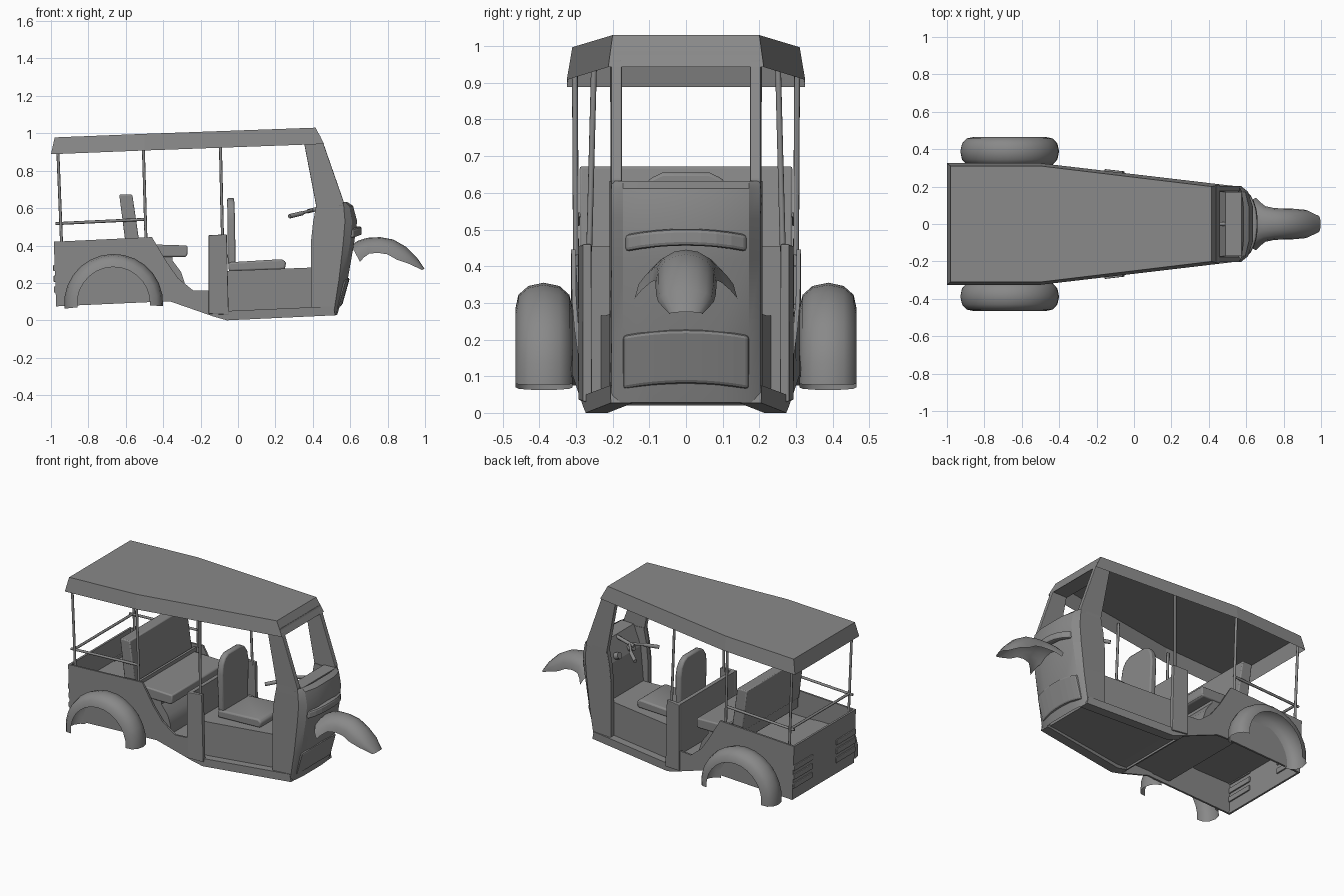
import bpy, bmesh, math
from mathutils import Vector

if "Cube" in bpy.data.objects:
    bpy.data.objects.remove(bpy.data.objects["Cube"])

paint = bpy.data.materials.new("dark_grey")
paint.diffuse_color = (0.25, 0.25, 0.25, 1)
paint.use_nodes = True
paint.node_tree.nodes["Principled BSDF"].inputs["Base Color"].default_value = paint.diffuse_color


def make(name, verts, faces, bevel=0, smooth=None):
    me = bpy.data.meshes.new(name)
    me.from_pydata(verts, [], faces)
    bm = bmesh.new()
    bm.from_mesh(me)
    bmesh.ops.recalc_face_normals(bm, faces=bm.faces)
    bm.to_mesh(me)
    bm.free()
    me.materials.append(paint)
    ob = bpy.data.objects.new(name, me)
    bpy.context.collection.objects.link(ob)
    if bevel:
        m = ob.modifiers.new("soft_edges", 'BEVEL')
        m.width, m.segments, m.limit_method = bevel, 2, 'ANGLE'
    if smooth:
        bpy.ops.object.select_all(action='DESELECT')
        bpy.context.view_layer.objects.active = ob
        ob.select_set(True)
        bpy.ops.object.shade_smooth_by_angle(angle=math.radians(smooth))
    return ob


def side_y(x):
    """Half width of the tapering body at x."""
    return min(0.313, 0.212 + 0.118 * (0.46 - x))


def prism(name, pts, y0, y1, **kw):
    """Side profile (x, z) extruded between two y values or functions of x."""
    f = lambda v, x: v(x) if callable(v) else v
    n = len(pts)
    verts = [(x, f(y0, x), z) for x, z in pts] + [(x, f(y1, x), z) for x, z in pts]
    faces = [list(range(n)), list(range(2 * n - 1, n - 1, -1))]
    faces += [(i, (i + 1) % n, (i + 1) % n + n, i + n) for i in range(n)]
    return make(name, verts, faces, **kw)


def across(name, pts, inset=0.0, **kw):
    """Profile running across the full body width."""
    return prism(name, pts, lambda x: inset - side_y(x), lambda x: side_y(x) - inset, **kw)


def sides(name, pts, thick, out=0.0, **kw):
    """Profile repeated on both body sides."""
    for s, tag in ((-1, "right"), (1, "left")):
        prism(f"{name}_{tag}", pts, lambda x: s * (side_y(x) + out),
              lambda x: s * (side_y(x) + out - thick), **kw)


def box(name, x0, x1, y0, y1, z0, z1, **kw):
    return prism(name, [(x0, z0), (x1, z0), (x1, z1), (x0, z1)], y0, y1, **kw)


def grid(name, rows, **kw):
    """Skin rows of points, all the same length."""
    m = len(rows[0])
    faces = [(i * m + j, i * m + j + 1, (i + 1) * m + j + 1, (i + 1) * m + j)
             for i in range(len(rows) - 1) for j in range(m - 1)]
    return make(name, [p for r in rows for p in r], faces, **kw)


def rod(name, a, b, r=0.008):
    a, b = Vector(a), Vector(b)
    q = (b - a).to_track_quat('Z', 'Y')
    n = 8
    ring = [Vector((r * math.cos(t * math.tau / n), r * math.sin(t * math.tau / n), 0)) for t in range(n)]
    verts = [a + q @ v for v in ring] + [b + q @ v for v in ring]
    faces = [list(range(n)), list(range(n, 2 * n))]
    faces += [(i, (i + 1) % n, (i + 1) % n + n, i + n) for i in range(n)]
    make(name, verts, faces, smooth=50)


# Roof canopy: sloping top with a flared skirt, open below
top = [(-0.98, 0.31, 0.978), (-0.5, 0.31, 0.997), (0.415, 0.2, 1.03)]
low = [(-1.0, 0.325, 0.888), (-0.5, 0.325, 0.908), (0.46, 0.212, 0.943)]
loop = lambda h: [(x, -y, z) for x, y, z in h] + [(x, y, z) for x, y, z in reversed(h)]
roof_faces = [(0, 1, 4, 5), (1, 2, 3, 4)] + [(i, (i + 1) % 6, (i + 1) % 6 + 6, i + 6) for i in range(6)]
make("roof", loop(top) + loop(low), roof_faces)

# Rear tub: side walls, tailgate, raised bed floor, wall behind the seat; open below
sides("tub_side", [(-0.972, 0.075), (-0.985, 0.42), (-0.46, 0.445), (-0.38, 0.31), (-0.32, 0.225), (-0.24, 0.16),
                   (-0.13, 0.16), (-0.13, 0.02), (-0.23, 0.055), (-0.36, 0.1), (-0.41, 0.1)], 0.012)
across("tailgate", [(-0.972, 0.075), (-0.985, 0.42), (-0.972, 0.42), (-0.96, 0.075)])
across("bed_floor", [(-0.97, 0.27), (-0.5, 0.275), (-0.5, 0.285), (-0.97, 0.28)], 0.01)
box("bed_front_wall", -0.515, -0.5, -0.295, 0.295, 0.12, 0.43)
across("passenger_floor", [(-0.51, 0.12), (-0.14, 0.12), (-0.14, 0.135), (-0.51, 0.135)], 0.01)

# Tail lights: three bars per side
for s in (-1, 1):
    for i, z in enumerate((0.165, 0.222, 0.28)):
        x = -0.968 - 0.04 * z
        box(f"tail_light_{i}_{s}", x - 0.009, x + 0.02, s * 0.12, s * 0.312, z - 0.017, z + 0.017, bevel=0.004)

# Partition behind the driver and its side returns
across("partition", [(-0.155, 0.035), (-0.155, 0.455), (-0.13, 0.455), (-0.13, 0.02)], 0.0)
sides("door_post", [(-0.157, 0.035), (-0.157, 0.455), (-0.06, 0.46), (-0.05, 0.03)], 0.025, 0.009, bevel=0.004)

# Cabin floor, step sills, driver pedestal
across("cabin_floor", [(-0.13, 0.033), (-0.06, 0.023), (0.5, 0.042), (0.5, 0.05), (-0.06, 0.035), (-0.13, 0.045)], 0.02)
sides("step_sill", [(-0.13, 0.02), (-0.06, 0.0), (0.52, 0.027), (0.51, 0.075), (0.39, 0.07), (-0.06, 0.05), (-0.13, 0.05)],
      0.06)
across("driver_pedestal", [(-0.13, 0.05), (0.42, 0.05), (0.42, 0.283), (-0.05, 0.265), (-0.13, 0.265)], 0.05)

# Driver seat
prism("driver_cushion", [(-0.05, 0.262), (0.25, 0.272), (0.258, 0.31), (0.235, 0.327), (-0.05, 0.31)],
      -0.135, 0.135, bevel=0.01, smooth=40)
outline = [(0.125, 0.3), (0.135, 0.54), (0.125, 0.6), (0.1, 0.638), (0.065, 0.655)]
outline = outline + [(-y, z) for y, z in reversed(outline)]
n = len(outline)
lean = lambda z: -0.058 + 0.01 * (0.655 - z)
make("driver_backrest", [(lean(z), y, z) for y, z in outline] + [(lean(z) + 0.042 - 0.05 * max(0, z - 0.55), y, z)
     for y, z in outline],
     [list(range(n)), list(range(n, 2 * n))] + [(i, (i + 1) % n, (i + 1) % n + n, i + n) for i in range(n)],
     bevel=0.009, smooth=40)

# Passenger bench
prism("bench_cushion", [(-0.6, 0.34), (-0.28, 0.338), (-0.27, 0.35), (-0.27, 0.4), (-0.6, 0.41)],
      -0.282, 0.282, bevel=0.01, smooth=40)
prism("bench_backrest", [(-0.6, 0.4), (-0.525, 0.4), (-0.565, 0.672), (-0.635, 0.672)],
      -0.29, 0.29, bevel=0.006, smooth=40)
prism("bench_base", [(-0.5, 0.125), (-0.3, 0.125), (-0.285, 0.2), (-0.305, 0.26), (-0.35, 0.32), (-0.35, 0.345),
                     (-0.5, 0.345)], -0.275, 0.275, smooth=35)

# Roof posts and rear guard rails
for s in (-1, 1):
    rod(f"rear_post_{s}", (-0.943, s * 0.3, 0.4), (-0.965, s * 0.303, 0.95))
    rod(f"middle_post_{s}", (-0.492, s * 0.3, 0.43), (-0.507, s * 0.303, 0.96))
    rod(f"front_post_{s}", (-0.083, s * 0.264, 0.44), (-0.095, s * 0.25, 0.98))
    rod(f"side_rail_{s}", (-0.975, s * 0.295, 0.517), (-0.493, s * 0.295, 0.54))
rod("rear_rail", (-0.952, -0.3, 0.52), (-0.952, 0.3, 0.52))

# Rear wheel arches: rounded section swept over the wheel
section = [(0.31, 0.2), (0.318, 0.232), (0.345, 0.256), (0.388, 0.265), (0.43, 0.256), (0.457, 0.232), (0.465, 0.195)]
for s in (-1, 1):
    rows = []
    for k in range(15):
        a = math.radians(-3 + 189 * k / 14)
        rows.append([(-0.665 + r * math.cos(a), s * y, 0.09 + r * math.sin(a)) for y, r in section])
    grid(f"rear_fender_{s}", rows, smooth=50)

# Nose shell: levels of z, rear edge x, corner x, bend x, front x; last levels fold into the cowl
levels = [(0.028, 0.39, 0.51, 0.522, 0.53), (0.22, 0.39, 0.54, 0.568, 0.587), (0.42, 0.39, 0.563, 0.6, 0.622),
          (0.53, 0.402, 0.572, 0.61, 0.637), (0.612, 0.418, 0.565, 0.595, 0.615), (0.632, 0.42, 0.56, 0.575, 0.585)]
rows = []
for z, a, b, c, d in levels:
    half = [(a, 0.208, z), (b, 0.203, z), (c, 0.172, z), (d, 0.09, z)]
    rows.append([(x, -y, h) for x, y, h in half] + [(x, y, h) for x, y, h in reversed(half)])
grid("nose_shell", rows, smooth=28)
# Dash block filling the nose behind the skin
prism("dashboard", [(0.575, 0.631), (0.49, 0.628), (0.44, 0.5), (0.42, 0.28), (0.44, 0.04), (0.5, 0.04),
                    (0.55, 0.22), (0.585, 0.45), (0.595, 0.55)], -0.17, 0.17)
# Inner skins of the cabin corners
for s in (-1, 1):
    prism(f"nose_side_{s}", [(0.391, 0.03), (0.5, 0.03), (0.535, 0.22), (0.555, 0.42), (0.56, 0.61), (0.42, 0.62),
                             (0.402, 0.53), (0.391, 0.42)], s * 0.172, s * 0.2)

# Windscreen frame
for s in (-1, 1):
    prism(f"windscreen_pillar_{s}", [(0.42, 0.6), (0.56, 0.61), (0.565, 0.635), (0.45, 0.965), (0.35, 0.965)],
          s * 0.175, lambda x: s * (0.204 + 0.03 * max(0, 0.46 - x)), bevel=0.004)
prism("windscreen_header", [(0.352, 0.95), (0.452, 0.95), (0.44, 0.985), (0.36, 0.985)], -0.2, 0.2)


# Curved bars across the nose
def band(name, w, z0, z1, x0, x1, sweep, droop, depth):
    rows = []
    for k in range(9):
        t = k / 4 - 1
        b = sweep * abs(t) ** 2.5
        d = droop * t * t
        rows.append([(x0 - b, w * t, z0 - d), (x1 - b, w * t, z1 - d),
                     (x1 - b - depth, w * t, z1 - d), (x0 - b - depth, w * t, z0 - d), (x0 - b, w * t, z0 - d)])
    ob = grid(name, rows)
    bm = bmesh.new()
    bm.from_mesh(ob.data)
    bmesh.ops.remove_doubles(bm, verts=bm.verts, dist=1e-5)
    bmesh.ops.holes_fill(bm, edges=[e for e in bm.edges if e.is_boundary])
    bmesh.ops.recalc_face_normals(bm, faces=bm.faces)
    bm.to_mesh(ob.data)
    bm.free()
    m = ob.modifiers.new("soft_edges", 'BEVEL')
    m.width, m.segments, m.limit_method = 0.01, 2, 'ANGLE'


band("headlight_bar", 0.165, 0.456, 0.502, 0.662, 0.66, 0.045, 0.016, 0.05)
band("front_bumper", 0.172, 0.08, 0.227, 0.557, 0.598, 0.02, 0.016, 0.04)

# Front mudguard: half-round section over the missing wheel
stations = [(0.605, 0.4, 0.14, 0.1), (0.64, 0.425, 0.12, 0.095), (0.69, 0.441, 0.095, 0.085), (0.76, 0.445, 0.085, 0.085),
            (0.83, 0.432, 0.083, 0.085), (0.9, 0.392, 0.082, 0.085), (0.957, 0.335, 0.076, 0.055), (0.998, 0.275, 0.045, 0.015)]
rows = []
for x, z, w, d in stations:
    inward = (Vector((0.73, 0.17)) - Vector((x, z))).normalized()
    arc = [math.pi * k / 8 for k in range(9)]
    row = [(w * math.cos(a), inward * d * (1 - math.sin(a) ** 0.85)) for a in arc[:-1]] + [(-w, inward * d)]
    rows.append([(x + q.x, y, z + q.y) for y, q in row])
grid("front_fender", rows, smooth=60)

# Handlebar
rod("steering_stem", (0.5, 0, 0.615), (0.37, 0, 0.582), 0.011)
for s in (-1, 1):
    rod(f"handlebar_{s}", (0.4, 0, 0.59), (0.34, s * 0.07, 0.573), 0.008)
    rod(f"grip_{s}", (0.345, s * 0.065, 0.573), (0.275, s * 0.12, 0.556), 0.012)
    rod(f"dash_dial_{s}", (0.46, s * 0.07, 0.52), (0.42, s * 0.07, 0.535), 0.022)
